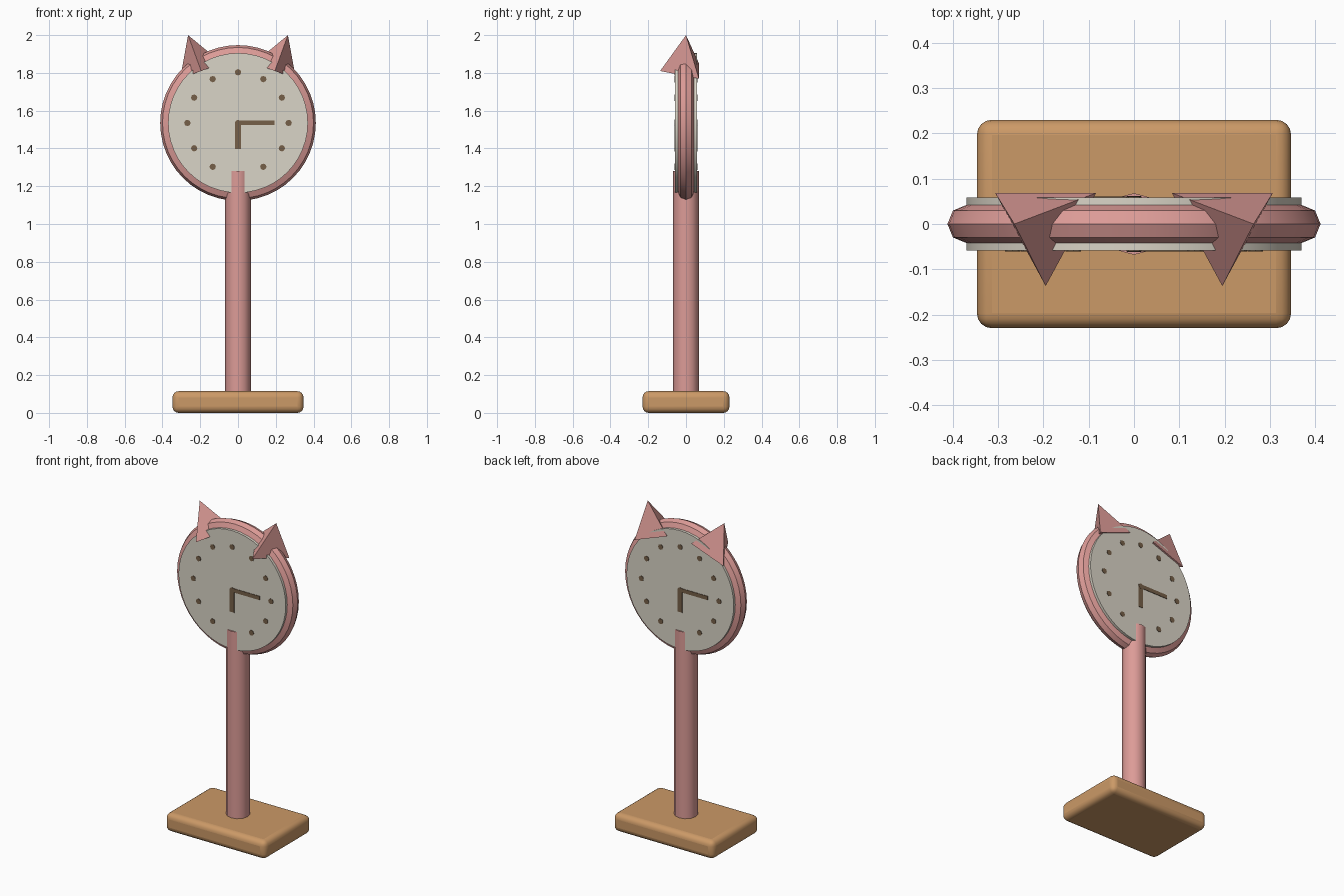
import bpy, math
from math import pi, sin, cos

if "Cube" in bpy.data.objects:
    bpy.data.objects.remove(bpy.data.objects["Cube"])


def material(name, rgb):
    m = bpy.data.materials.new(name)
    m.diffuse_color = (*rgb, 1)
    m.use_nodes = True
    m.node_tree.nodes["Principled BSDF"].inputs["Base Color"].default_value = m.diffuse_color
    return m


PINK = material("pink paint", (0.72, 0.33, 0.31))
CREAM = material("cream dial", (0.70, 0.66, 0.57))
WOOD = material("light wood", (0.60, 0.32, 0.135))
BROWN = material("dark brown", (0.18, 0.115, 0.065))

CZ = 1.535       # height of the clock centre
FACE_Y = 0.058   # half thickness of the dial


def finish(name, mat, smooth=True):
    ob = bpy.context.object
    ob.name = name
    ob.data.materials.append(mat)
    if smooth:
        bpy.ops.object.transform_apply(location=False, rotation=True, scale=True)
        bpy.ops.object.shade_smooth_by_angle(angle=math.radians(35))
    return ob


def cylinder(name, mat, r, depth, loc, rot=(0, 0, 0), sides=12):
    bpy.ops.mesh.primitive_cylinder_add(vertices=sides, radius=r, depth=depth,
                                        location=loc, rotation=rot)
    return finish(name, mat)


def plate(name, mat, size, loc):
    bpy.ops.mesh.primitive_cube_add(size=1, location=loc)
    bpy.context.object.scale = size
    return finish(name, mat)


# Rounded wooden base
base = plate("base", WOOD, (0.694, 0.46, 0.115), (0, 0, 0.0575))
bev = base.modifiers.new("rounded edges", "BEVEL")
bev.width, bev.segments = 0.033, 4
bpy.ops.object.shade_smooth_by_angle(angle=math.radians(35))

# Post
cylinder("post", PINK, 0.068, 1.18, (0, 0, 0.69))

# Dial and its faceted rim
cylinder("dial", CREAM, 0.37, 2 * FACE_Y, (0, 0, CZ), (pi / 2, 0, 0), 48)
bpy.ops.mesh.primitive_torus_add(major_radius=0.37, minor_radius=0.042,
                                 major_segments=48, minor_segments=8,
                                 location=(0, 0, CZ), rotation=(pi / 2, 0, 0))
finish("rim", PINK)

# Three-sided ears, leaning outwards
for side, label in ((-1, "left"), (1, "right")):
    tilt, h = 0.35 * side, 0.202
    bpy.ops.mesh.primitive_cone_add(
        vertices=3, radius1=0.137, radius2=0, depth=h,
        location=(0.195 * side + sin(tilt) * h / 2, 0, 1.81 + cos(tilt) * h / 2))
    ob = finish(label + "_ear", PINK, smooth=False)
    # turn one corner to the front, then lean
    front = min(ob.data.vertices, key=lambda v: v.co.y).co
    if abs(front.x) > 0.01:
        for v in ob.data.vertices:
            v.co.x, v.co.y = -v.co.x, -v.co.y
    ob.rotation_euler = (0, tilt, 0)

# Markers and hands on both dials (the back is turned half round)
for s, label in ((1, "front"), (-1, "back")):
    y = -s * FACE_Y
    for i in range(12):
        if i == 6:      # this place is covered by the post
            continue
        a = i * pi / 6
        cylinder(f"{label}_marker_{i}", BROWN, 0.017, 0.005,
                 (s * 0.268 * sin(a), y, CZ + 0.268 * cos(a)), (pi / 2, 0, 0), 8)
    plate(label + "_long_hand", BROWN, (0.19, 0.006, 0.024), (s * 0.097, y, CZ))
    plate(label + "_short_hand", BROWN, (0.032, 0.005, 0.138), (0, y, CZ - 0.069))
    cylinder(label + "_hand_pivot", BROWN, 0.016, 0.007, (0, y, CZ), (pi / 2, 0, 0), 12)
